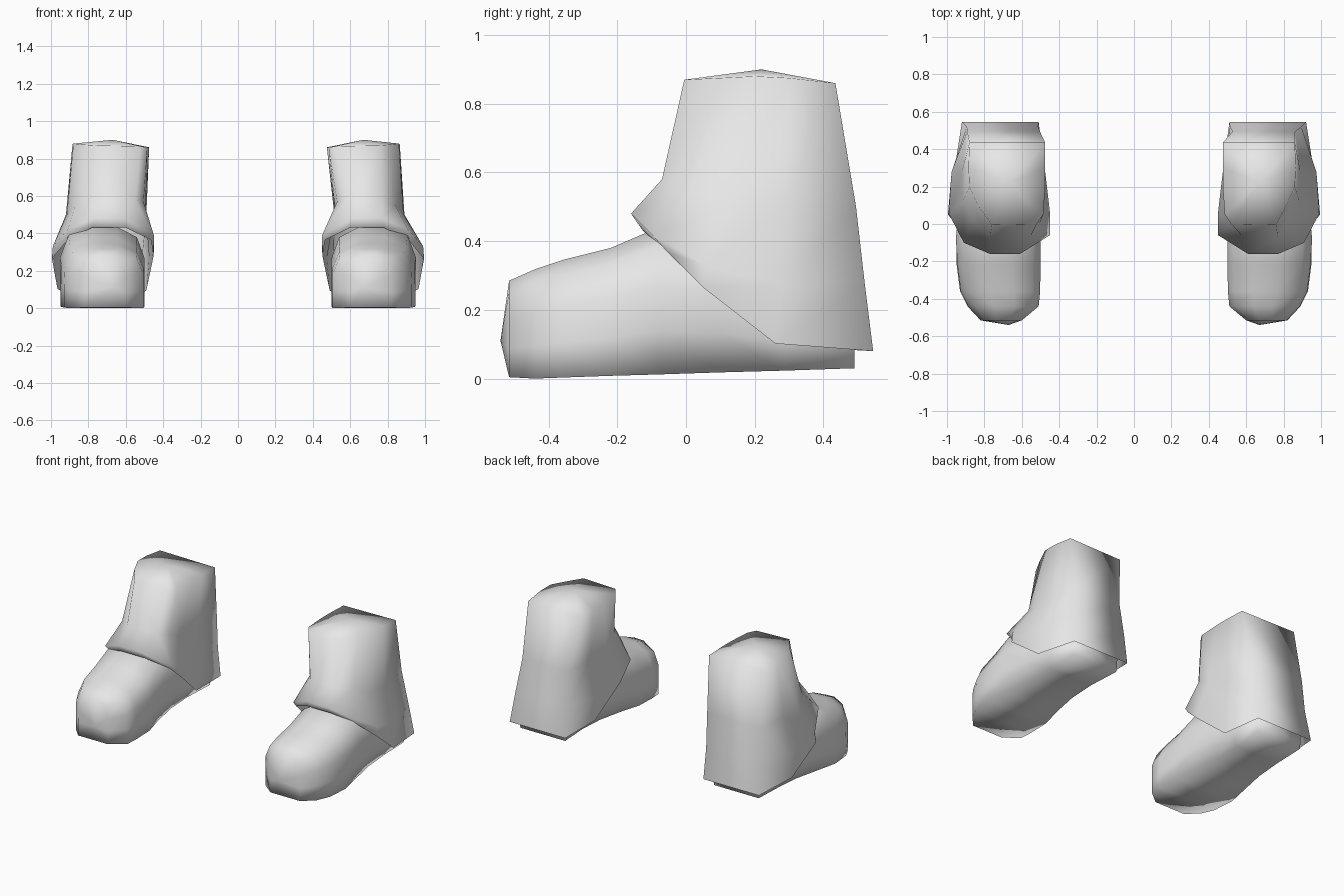
import bpy, bmesh

cube = bpy.data.objects.get("Cube")
if cube:
    bpy.data.objects.remove(cube)

# One plain grey for everything
grey = bpy.data.materials.new("light_grey")
grey.use_nodes = True
grey.diffuse_color = (0.8, 0.8, 0.8, 1)
bsdf = next(n for n in grey.node_tree.nodes if n.type == 'BSDF_PRINCIPLED')
bsdf.inputs["Base Color"].default_value = (0.8, 0.8, 0.8, 1)


def loft(name, rings, side, end_tip, start_tip=None):
    """Skin closed rings, fan the ends to a tip, mirror in x by side."""
    bm = bmesh.new()
    rows = [[bm.verts.new((x * side, y, z)) for x, y, z in ring] for ring in rings]
    n = len(rows[0])
    for a, b in zip(rows, rows[1:]):
        for i in range(n):
            j = (i + 1) % n
            bm.faces.new((a[i], a[j], b[j], b[i]))
    for row, tip in ((rows[0], start_tip), (rows[-1], end_tip)):
        if tip:
            t = bm.verts.new((tip[0] * side, tip[1], tip[2]))
            for i in range(n):
                bm.faces.new((row[i], row[(i + 1) % n], t))
    bmesh.ops.recalc_face_normals(bm, faces=bm.faces)
    for f in bm.faces:
        f.smooth = True
    me = bpy.data.meshes.new(name)
    bm.to_mesh(me)
    bm.free()
    me.materials.append(grey)
    ob = bpy.data.objects.new(name, me)
    bpy.context.collection.objects.link(ob)


# Shoe: a rounded arch section scaled along the foot
ARCH = [(0, 0), (0, .3), (0, .6), (.09, .86), (.33, .99),
        (.62, 1), (.89, .88), (.99, .6), (1, .3), (1, 0)]
# y, inner x, outer x, bottom z, top z, how far the sole tucks in
STATIONS = [(-.515, .60, .82, .004, .285, 0), (-.44, .51, .89, .0, .318, 0),
            (-.36, .502, .93, .003, .345, 0), (-.22, .50, .948, .008, .38, 0),
            (-.08, .50, .957, .012, .44, .035), (.10, .515, .94, .018, .40, .05),
            (.28, .53, .92, .023, .30, .04), (.49, .54, .89, .03, .22, .01)]


def shoe_ring(y, xi, xo, zb, zt, tuck):
    ring = []
    for u, v in ARCH:
        inset = tuck * max(0, 1 - v / .4) * (1 if u < .5 else -1)
        ring.append((xi + (xo - xi) * u + inset, y, zb + (zt - zb) * v))
    return ring


# Trouser cuff: slanted open rim, bulging fold, ankle, top
RIM = [(.60, -.125, .43), (.78, -.125, .43), (.91, -.05, .365), (.995, .05, .265),
       (.965, .26, .102), (.92, .545, .08), (.51, .545, .08), (.49, .26, .095),
       (.452, .05, .275), (.465, -.05, .365)]
FOLD = [(.61, -.16, .48), (.77, -.16, .48), (.91, -.10, .42), (.99, .055, .33),
        (.975, .28, .27), (.895, .52, .28), (.513, .52, .28), (.475, .28, .27),
        (.448, .05, .33), (.45, -.06, .39)]
ANKLE = [(.56, -.06, .58), (.77, -.07, .58), (.855, .02, .55), (.90, .12, .50),
         (.905, .28, .50), (.877, .495, .50), (.513, .495, .50), (.50, .28, .50),
         (.505, .10, .52), (.515, .0, .57)]
TOP = [(.52, .0, .865), (.76, -.005, .87), (.82, .10, .875), (.865, .20, .88),
       (.87, .30, .875), (.865, .435, .86), (.475, .435, .855), (.475, .30, .86),
       (.475, .20, .86), (.485, .05, .86)]


def shift(ring, inner, outer):
    """Move the inner and outer walls of a ring sideways."""
    return [(x + (inner if x < .57 else outer if x > .8 else 0), y, z)
            for x, y, z in ring]


# The two legs hang slightly differently: ankle inner, ankle outer, top outer
for label, side, ankle_in, ankle_out, top_out in (("left", 1, .015, -.015, -.005),
                                                  ("right", -1, -.01, .015, .015)):
    loft(label + "_shoe", [shoe_ring(*s) for s in STATIONS], side,
         end_tip=(.715, .49, .12), start_tip=(.67, -.54, .11))
    loft(label + "_trouser_cuff",
         [RIM, FOLD, shift(ANKLE, ankle_in, ankle_out), shift(TOP, 0, top_out)],
         side, end_tip=(.67, .22, .90))
